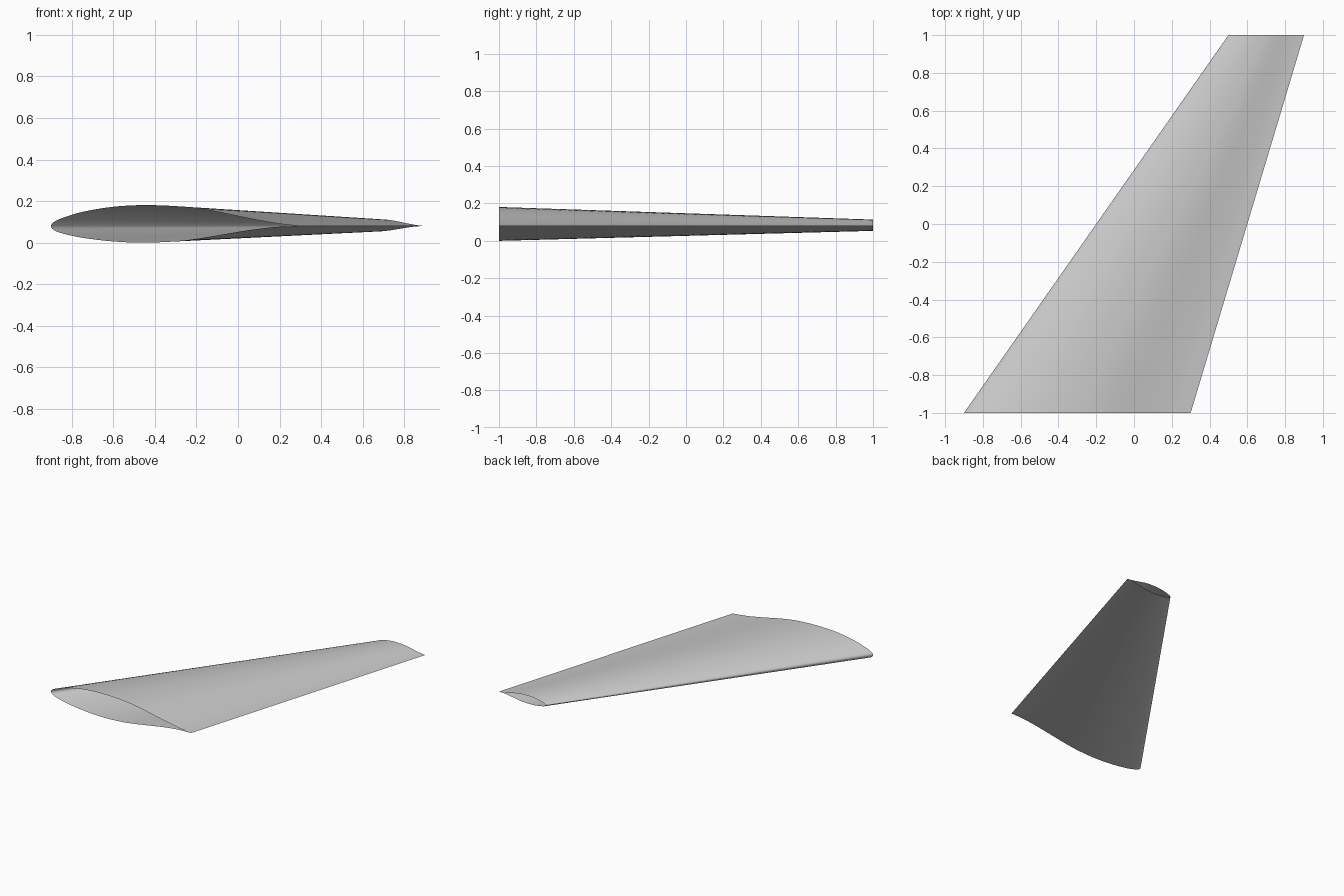
import bpy
import bmesh
from mathutils import Vector

cube = bpy.data.objects.get("Cube")
if cube:
    bpy.data.objects.remove(cube)

# Airfoil section at the root: (distance from leading edge, height over chord line),
# from trailing edge over the top, round the nose and back underneath
ROOT_CHORD, TIP_CHORD = 1.2, 0.4
CHORD_HEIGHT = 0.08
SECTION = [(1.2, 0), (1.1, .011), (1.0, .028), (.9, .048), (.8, .069), (.7, .086),
           (.6, .096), (.45, .101), (.3, .093), (.15, .068), (.05, .037), (.012, .018),
           (0, 0), (.012, -.018), (.05, -.034), (.15, -.056), (.3, -.074), (.45, -.08),
           (.6, -.073), (.7, -.061), (.8, -.045), (.9, -.028), (1.0, -.013),
           (1.1, -.003), (1.2, 0)]


def smooth_path(points, steps=4):
    """Catmull-Rom curve through the points."""
    pts = [Vector(p) for p in points]
    pts = [2 * pts[0] - pts[1]] + pts + [2 * pts[-1] - pts[-2]]
    path = []
    for a, b, c, d in zip(pts, pts[1:], pts[2:], pts[3:]):
        for i in range(steps):
            t = i / steps
            path.append(0.5 * (2 * b + (c - a) * t + (2 * a - 5 * b + 4 * c - d) * t ** 2
                               + (3 * b - a - 3 * c + d) * t ** 3))
    return path


def add_section(bm, outline, leading_x, y, chord):
    s = chord / ROOT_CHORD
    return [bm.verts.new((leading_x + p.x * s, y, CHORD_HEIGHT + p.y * s)) for p in outline]


# Wing skin: swept, tapered loft, open at root and tip
outline = smooth_path(SECTION)
bm = bmesh.new()
root = add_section(bm, outline, -0.9, -1, ROOT_CHORD)
tip = add_section(bm, outline, 0.5, 1, TIP_CHORD)
for i in range(len(outline)):
    j = (i + 1) % len(outline)
    bm.faces.new((root[i], tip[i], tip[j], root[j]))
bm.normal_update()
if max(bm.faces, key=lambda f: f.calc_center_median().z).normal.z < 0:
    bmesh.ops.reverse_faces(bm, faces=bm.faces[:])
mesh = bpy.data.meshes.new("wing_skin")
bm.to_mesh(mesh)
bm.free()
wing = bpy.data.objects.new("wing_skin", mesh)
bpy.context.collection.objects.link(wing)

# Plain grey finish
grey = bpy.data.materials.new("light_grey")
grey.use_nodes = True
colour = (0.6, 0.6, 0.6, 1)
grey.diffuse_color = colour
grey.node_tree.nodes["Principled BSDF"].inputs["Base Color"].default_value = colour
mesh.materials.append(grey)

bpy.ops.object.select_all(action="DESELECT")
wing.select_set(True)
bpy.context.view_layer.objects.active = wing
bpy.ops.object.shade_smooth_by_angle(angle=0.6)
